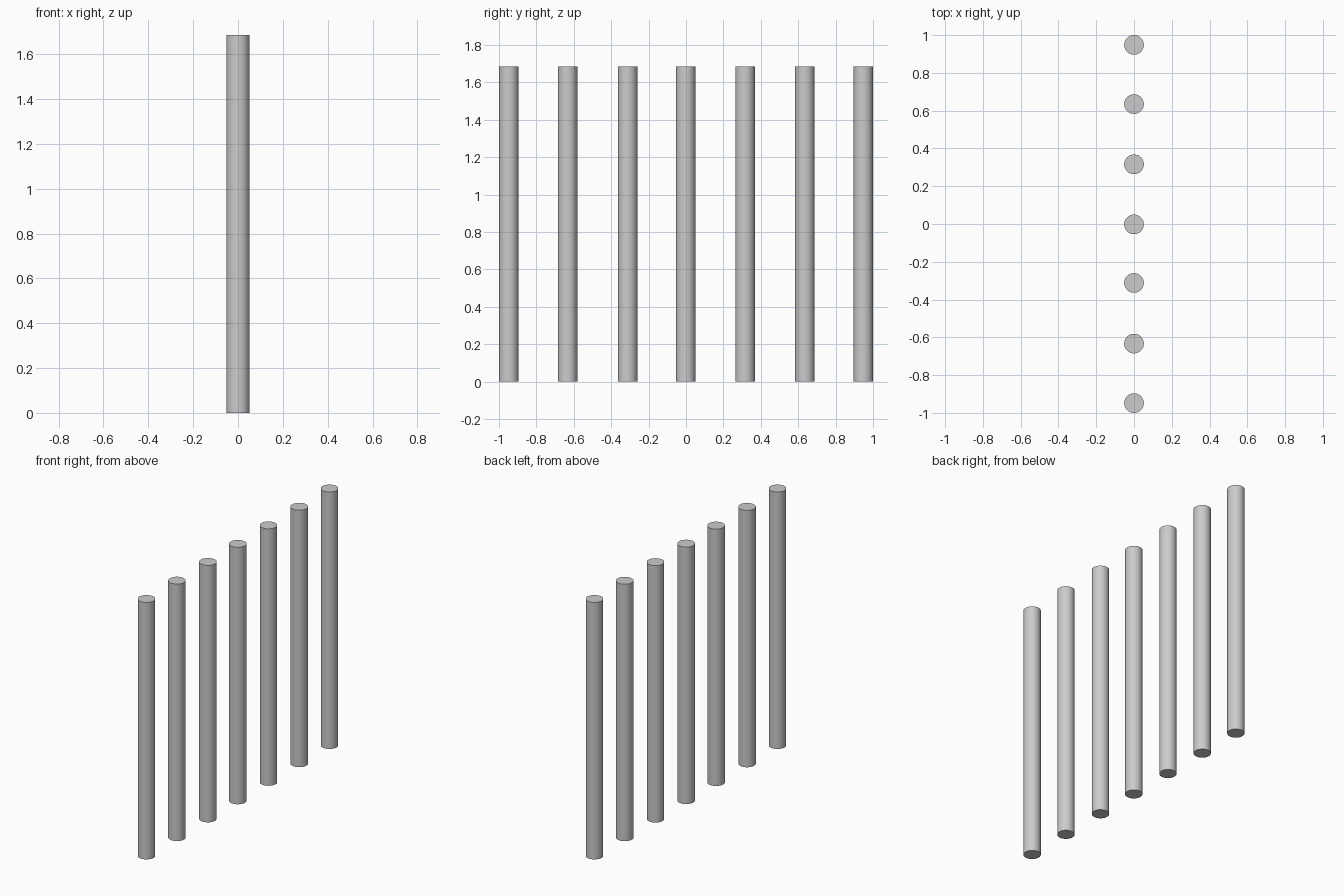
import bpy
import math

if "Cube" in bpy.data.objects:
    bpy.data.objects.remove(bpy.data.objects["Cube"])

RADIUS = 0.052
HEIGHT = 1.685
POST_Y = (-0.948, -0.633, -0.312, -0.002, 0.316, 0.635, 0.948)


def add_post(index, y):
    bpy.ops.mesh.primitive_cylinder_add(
        vertices=48, radius=RADIUS, depth=HEIGHT, location=(0, y, HEIGHT / 2))
    bpy.context.object.name = f"post_{index}"
    bpy.ops.object.shade_smooth_by_angle(angle=math.radians(30))


# Row of round upright posts
for i, y in enumerate(POST_Y, 1):
    add_post(i, y)
